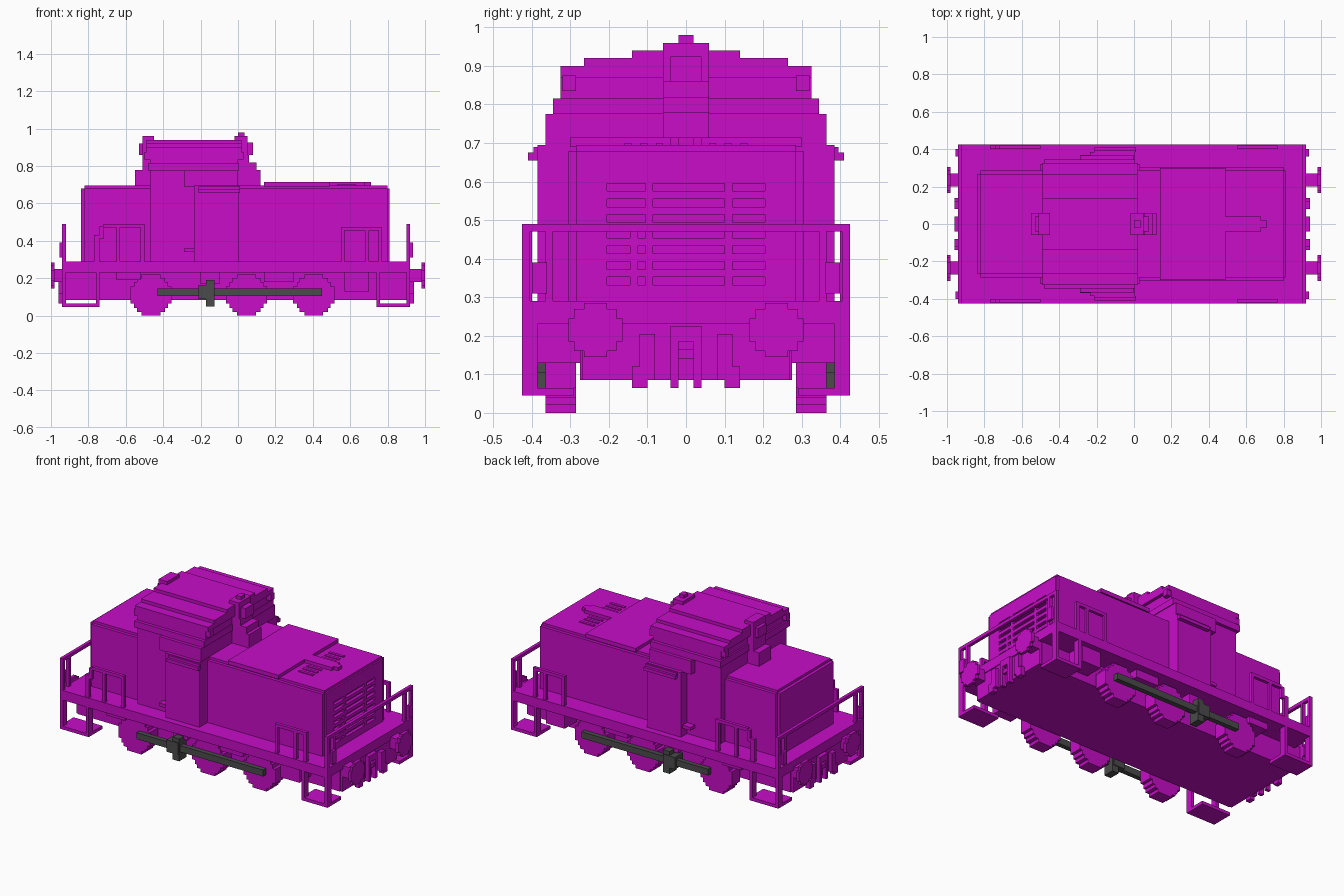
import bpy, bmesh

cube = bpy.data.objects.get("Cube")
if cube:
    bpy.data.objects.remove(cube, do_unlink=True)


def material(name, rgb):
    m = bpy.data.materials.new(name)
    m.use_nodes = True
    m.diffuse_color = (*rgb, 1)
    m.node_tree.nodes["Principled BSDF"].inputs["Base Color"].default_value = (*rgb, 1)
    return m


MAGENTA = material("magenta paint", (0.58, 0.004, 0.58))
GREY = material("dark grey steel", (0.07, 0.07, 0.07))


def finish(name, bm, mat):
    bmesh.ops.recalc_face_normals(bm, faces=bm.faces)
    me = bpy.data.meshes.new(name)
    bm.to_mesh(me)
    bm.free()
    me.materials.append(mat)
    ob = bpy.data.objects.new(name, me)
    bpy.context.collection.objects.link(ob)
    return ob


def boxes(name, spans, mat=MAGENTA, mirror=False):
    """Boxes from (x0, x1, y0, y1, z0, z1), optionally mirrored across y."""
    bm = bmesh.new()
    if mirror:
        spans = spans + [(a, b, -d, -c, e, f) for a, b, c, d, e, f in spans]
    for x0, x1, y0, y1, z0, z1 in spans:
        vs = bmesh.ops.create_cube(bm, size=1)["verts"]
        for v in vs:
            v.co = ((x0 + x1) / 2 + v.co.x * (x1 - x0),
                    (y0 + y1) / 2 + v.co.y * (y1 - y0),
                    (z0 + z1) / 2 + v.co.z * (z1 - z0))
    return finish(name, bm, mat)


def prism(name, pts, axis, a, b, mat=MAGENTA):
    """Extrude a 2D outline: (y, z) along x, or (x, z) along y."""
    bm = bmesh.new()
    put = (lambda p, t: (t, p[0], p[1])) if axis == "x" else (lambda p, t: (p[0], t, p[1]))
    face = bm.faces.new([bm.verts.new(put(p, a)) for p in pts])
    ext = bmesh.ops.extrude_face_region(bm, geom=[face])["geom"]
    for v in ext:
        if isinstance(v, bmesh.types.BMVert):
            v.co[0 if axis == "x" else 1] = b
    return finish(name, bm, mat)


def both(half):
    """Close a half outline by mirroring it."""
    return half + [(-u, v) for u, v in reversed(half)]


def stepped_disc(cu, cv, quarter):
    """Stepped round outline from one quadrant, listed from top to side."""
    top = quarter + [(u, -v) for u, v in reversed(quarter)]
    return [(cu + u, cv + v) for u, v in top] + [(cu - u, cv + v) for u, v in reversed(top)]


# Underframe and deck
boxes("underframe", [(-0.92, 0.90, -0.275, 0.275, 0.085, 0.23)])
boxes("deck", [(-0.94, 0.92, -0.425, 0.425, 0.23, 0.29)])
boxes("spring_hangers", [(-0.65, -0.52, 0.275, 0.38, 0.19, 0.23),
                         (0.14, 0.30, 0.275, 0.38, 0.18, 0.23),
                         (0.57, 0.70, 0.275, 0.39, 0.13, 0.23),
                         (-0.20, -0.10, 0.275, 0.36, 0.17, 0.23)], mirror=True)

# Wheels with side rods
WHEEL = [(0.05, 0.11), (0.05, 0.09), (0.075, 0.09), (0.075, 0.07),
         (0.09, 0.07), (0.09, 0.045), (0.11, 0.045)]
for i, cx in enumerate((-0.465, 0.045, 0.405)):
    for side, s in (("right", -1), ("left", 1)):
        prism(f"wheel_{side}_{i + 1}", stepped_disc(cx, 0.11, WHEEL), "y", s * 0.285, s * 0.365)
boxes("side_rods", [(-0.43, 0.45, 0.365, 0.395, 0.105, 0.145)], GREY, True)
boxes("rod_cranks", [(-0.21, -0.13, 0.33, 0.41, 0.09, 0.165),
                     (-0.17, -0.125, 0.335, 0.405, 0.05, 0.19)], GREY, True)

# Ends: buffers, couplings, steps and railings
BUFFER = [(0.03, 0.07), (0.03, 0.055), (0.055, 0.055), (0.055, 0.03), (0.07, 0.03)]
for end, s, xe in (("front", 1, 0.92), ("rear", -1, 0.94)):
    def X(spans):
        return [(min(s * a, s * b), max(s * a, s * b), *r) for a, b, *r in spans]

    for y in (-0.235, 0.235):
        prism(f"{end}_buffer_head", stepped_disc(y, 0.215, BUFFER), "x", s * 0.98, s * 1.0)
    boxes(f"{end}_buffer_shank", X([(xe - 0.02, 0.98, 0.2, 0.27, 0.18, 0.25)]), mirror=True)
    boxes(f"{end}_buffer_beam", X([(xe - 0.04, xe - 0.005, -0.27, 0.27, 0.085, 0.235)]))
    boxes(f"{end}_coupling", X([(xe - 0.01, xe + 0.02, -0.04, 0.04, 0.185, 0.225),
                                (xe - 0.01, xe + 0.02, -0.04, -0.02, 0.065, 0.185),
                                (xe - 0.01, xe + 0.02, 0.02, 0.04, 0.065, 0.185),
                                (xe - 0.01, xe + 0.015, -0.02, 0.02, 0.14, 0.165)]))
    boxes(f"{end}_hoses", X([(xe - 0.01, xe + 0.02, 0.08, 0.12, 0.085, 0.205),
                             (xe - 0.01, xe + 0.02, 0.10, 0.14, 0.065, 0.12)]), mirror=True)
    boxes(f"{end}_steps", X([(0.74, xe, 0.29, 0.425, 0.045, 0.065),
                             (0.74, 0.76, 0.385, 0.425, 0.065, 0.23),
                             (xe - 0.02, xe, 0.385, 0.425, 0.065, 0.23)]), mirror=True)
    boxes(f"{end}_railing_posts", X([(xe - 0.02, xe, 0.405, 0.425, 0.29, 0.49),
                                     (xe - 0.02, xe, 0.345, 0.365, 0.29, 0.47),
                                     (xe, xe + 0.015, 0.36, 0.40, 0.31, 0.39)]), mirror=True)
    boxes(f"{end}_railing_top", X([(xe - 0.02, xe, -0.405, 0.405, 0.47, 0.49)]))

# Side handrails on the deck
boxes("handrails", [(-0.72, -0.50, 0.40, 0.42, 0.47, 0.49),
                    (-0.52, -0.50, 0.40, 0.42, 0.29, 0.47),
                    (-0.65, -0.63, 0.40, 0.42, 0.29, 0.47),
                    (-0.74, -0.72, 0.40, 0.42, 0.41, 0.48),
                    (-0.77, -0.74, 0.40, 0.42, 0.29, 0.43),
                    (0.55, 0.77, 0.40, 0.42, 0.455, 0.475),
                    (0.55, 0.57, 0.40, 0.42, 0.29, 0.455),
                    (0.68, 0.70, 0.40, 0.42, 0.29, 0.455),
                    (0.75, 0.77, 0.40, 0.42, 0.29, 0.455)], mirror=True)

# Long hood with a slotted end grille
HOOD = both([(0.305, 0.29), (0.305, 0.68), (0.285, 0.68), (0.285, 0.695)])
hood = prism("long_hood", HOOD, "x", 0.0, 0.80)
slots = []
for i in range(7):
    z = 0.575 - 0.0405 * i
    columns = [(-0.205, -0.105), (-0.085, 0.10), (0.12, 0.205)]
    if i > 2:
        columns = [(-0.205, -0.145), (-0.125, -0.105), (-0.085, 0.10), (0.12, 0.205)]
    slots += [(0.79, 0.83, y0, y1, z, z + 0.02) for y0, y1 in columns]
grille = boxes("hood_grille", [(0.80, 0.81, -0.285, 0.285, 0.29, 0.68)])
cutter = boxes("grille_cutter", slots)
cutter.hide_render = True
cutter.hide_set(True)
cutter.display_type = "WIRE"
for ob in (hood, grille):
    mod = ob.modifiers.new("slots", "BOOLEAN")
    mod.operation = "DIFFERENCE"
    mod.solver = "EXACT"
    mod.object = cutter
boxes("long_hood_top_panel", [(0.14, 0.49, -0.30, 0.30, 0.69, 0.715)])
boxes("long_hood_spine", [(0.49, 0.68, -0.04, 0.04, 0.69, 0.715),
                          (0.68, 0.71, -0.02, 0.02, 0.69, 0.715)])
boxes("roof_vents", [(0.53, 0.63, y, y + 0.018, 0.69, 0.70) for y in (0.06, 0.1, 0.142)],
      mirror=True)

# Short hood
prism("short_hood", both([(0.285, 0.29), (0.285, 0.68), (0.265, 0.68), (0.265, 0.695)]),
      "x", -0.82, -0.46)
boxes("short_hood_end", [(-0.84, -0.82, -0.265, 0.265, 0.29, 0.68)])

# Cab with stepped roof and side bays
boxes("cab", [(-0.47, 0.0, -0.325, 0.325, 0.29, 0.88)])
prism("cab_roof", both([(0.325, 0.87), (0.325, 0.90), (0.265, 0.90), (0.265, 0.92),
                        (0.14, 0.92), (0.14, 0.94)]), "x", -0.49, 0.02)
prism("cab_eaves", both([(0.345, 0.775), (0.345, 0.815)]), "x", -0.48, 0.005)
prism("cab_upper_bay", both([(0.365, 0.69), (0.365, 0.775)]), "x", -0.29, 0.0)
boxes("cab_door_bay", [(-0.235, 0.002, -0.385, 0.385, 0.29, 0.695)])
boxes("door_gutter", [(-0.21, 0.01, 0.385, 0.41, 0.655, 0.675),
                      (-0.21, 0.01, 0.385, 0.395, 0.675, 0.69)], mirror=True)
boxes("door_ledge", [(-0.29, -0.235, 0.32, 0.37, 0.34, 0.36)], mirror=True)
boxes("cab_corner_lamps", [(0.0, 0.03, 0.285, 0.32, 0.835, 0.875),
                           (-0.50, -0.47, 0.285, 0.32, 0.835, 0.875)], mirror=True)

# Stepped exhaust stack and lamps at the cab ends
prism("exhaust_stack", [(-0.01, 0.69), (0.12, 0.69), (0.12, 0.72), (0.12, 0.78), (0.10, 0.78),
                        (0.10, 0.82), (0.06, 0.82), (0.06, 0.86), (0.05, 0.86), (0.05, 0.96),
                        (-0.02, 0.96), (-0.02, 0.90), (-0.01, 0.90)], "y", -0.06, 0.06)
boxes("front_lamp", [(0.05, 0.08, -0.04, 0.04, 0.86, 0.925)])
boxes("stack_cap", [(-0.0, 0.035, -0.02, 0.02, 0.96, 0.98)])
prism("rear_stack", [(-0.46, 0.69), (-0.55, 0.69), (-0.55, 0.78), (-0.51, 0.78),
                     (-0.51, 0.96), (-0.45, 0.96), (-0.45, 0.90), (-0.46, 0.90)],
      "y", -0.06, 0.06)
boxes("rear_lamp", [(-0.53, -0.51, -0.04, 0.04, 0.86, 0.92)])
